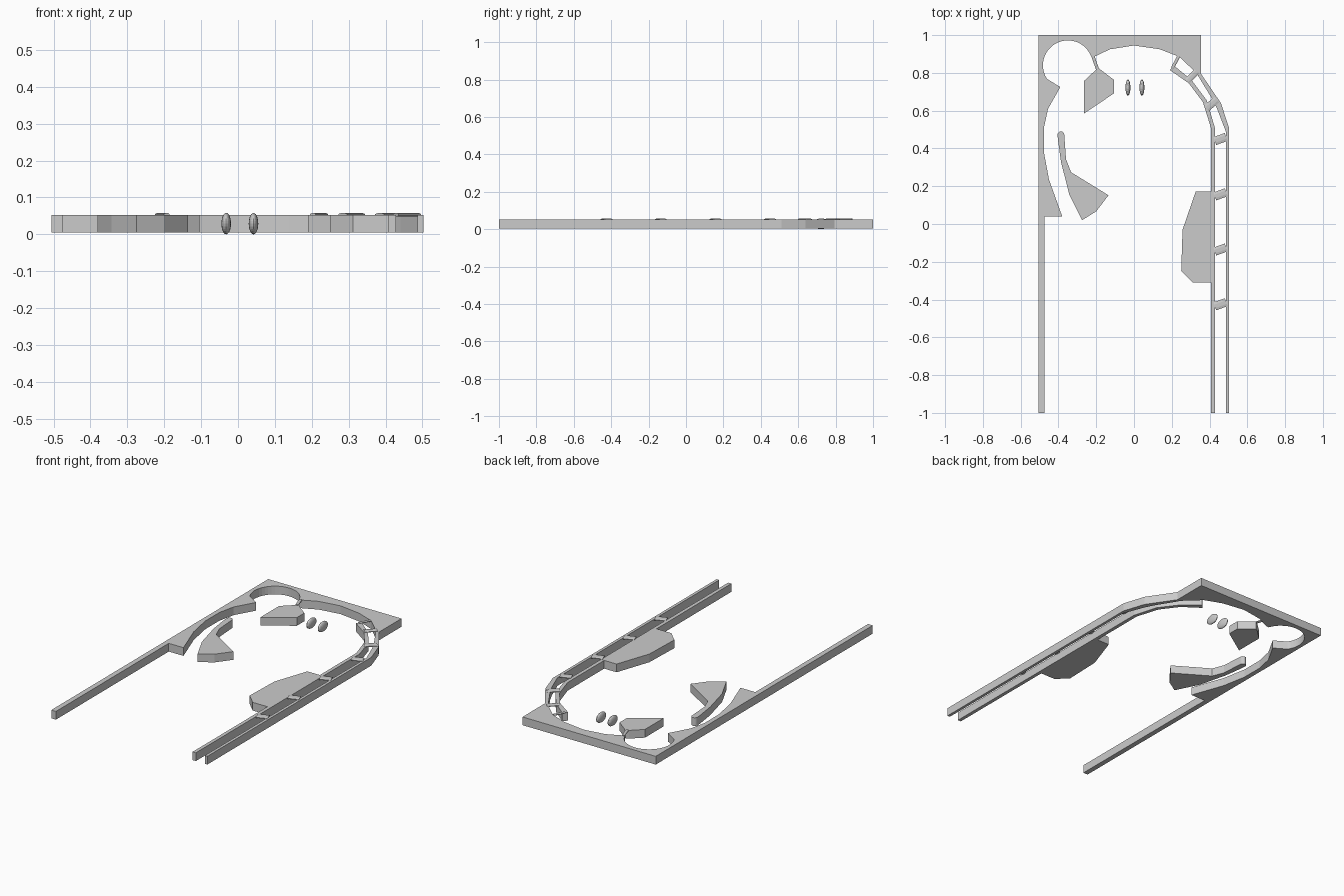
import bpy, bmesh
from math import cos, sin, radians, atan2, hypot
from mathutils import Matrix

if "Cube" in bpy.data.objects:
    bpy.data.objects.remove(bpy.data.objects["Cube"])

Z0, Z1 = 0.005, 0.053


def finish(name, bm):
    bmesh.ops.recalc_face_normals(bm, faces=bm.faces)
    mesh = bpy.data.meshes.new(name)
    bm.to_mesh(mesh)
    bm.free()
    obj = bpy.data.objects.new(name, mesh)
    bpy.context.collection.objects.link(obj)
    return obj


def slab(name, outline):
    bm = bmesh.new()
    face = bm.faces.new([bm.verts.new((x, y, Z0)) for x, y in outline])
    new = bmesh.ops.extrude_face_region(bm, geom=[face], use_keep_orig=True)["geom"]
    bmesh.ops.translate(bm, vec=(0, 0, Z1 - Z0),
                        verts=[v for v in new if isinstance(v, bmesh.types.BMVert)])
    return finish(name, bm)


def arc(cx, cy, r, a0, a1, n):
    return [(cx + r * cos(radians(a0 + (a1 - a0) * i / n)),
             cy + r * sin(radians(a0 + (a1 - a0) * i / n))) for i in range(n + 1)]


def bar(name, p, q, width):
    # flattened rod lying on the rail tops from p to q
    length = hypot(q[0] - p[0], q[1] - p[1])
    bm = bmesh.new()
    bmesh.ops.create_cone(bm, cap_ends=True, segments=8, radius1=0.5, radius2=0.5, depth=1,
                          matrix=Matrix.Rotation(radians(22.5), 4, 'Z'))
    bm.transform(Matrix.Translation(((p[0] + q[0]) / 2, (p[1] + q[1]) / 2, 0.053))
                 @ Matrix.Rotation(atan2(q[1] - p[1], q[0] - p[0]), 4, 'Z')
                 @ Matrix.Diagonal((length, width, 0.010, 1))
                 @ Matrix.Rotation(radians(90), 4, 'Y'))
    return finish(name, bm)


# Outer frame: left wall, round pocket, top arch and outer lane wall
slab("outer_frame",
     [(-.505, 1), (-.505, -1), (-.475, -1), (-.475, .04), (-.38, .04), (-.45, .235),
      (-.477, .38), (-.477, .51), (-.455, .61), (-.39, .725)]
     + arc(-.35, .84, .132, 213, 20, 24)
     + [(-.206, .888), (-.127, .925), (0, .945), (.137, .925), (.24, .885),
        (.33, .80), (.415, .66), (.44, .61), (.486, .49), (.486, -1),
        (.503, -1), (.503, .51), (.46, .64), (.355, .795), (.355, 1)])

# Inner lane wall
slab("inner_lane_wall",
     [(.19, .815), (.29, .745), (.365, .645), (.407, .51), (.407, -1),
      (.428, -1), (.428, .51), (.385, .655), (.305, .762), (.212, .838)])

# Free-standing blocks
slab("top_block", [(-.187, .825), (-.105, .762), (-.105, .692), (-.265, .585),
                   (-.265, .757), (-.203, .815)])
slab("right_block", [(.407, .173), (.327, .173), (.257, -.03), (.25, -.25),
                     (.312, -.31), (.407, -.31)])
slab("curved_guide",
     arc(-.387, .472, .018, 0, 180, 8)
     + [(-.402, .44), (-.386, .327), (-.343, .157), (-.275, .02),
        (-.2, .067), (-.135, .152), (-.333, .274), (-.36, .343)])

# Slanted bars along the straight lane
for i, y in enumerate((-.425, -.135, .157, .45)):
    bar(f"lane_bar_{i + 1}", (.428, y - .011), (.488, y + .011), .048)

# Bars around the curve and the pocket gate
bar("curve_bar_1", (.384, .613), (.438, .658), .042)
bar("curve_bar_2", (.284, .758), (.333, .808), .036)
bar("lane_end_bar", (.203, .825), (.236, .886), .018)
bar("pocket_gate", (-.217, .888), (-.193, .818), .018)

# Pair of upright oval posts
for i, x in enumerate((-.032, .042)):
    bm = bmesh.new()
    bmesh.ops.create_uvsphere(bm, u_segments=24, v_segments=12, radius=1)
    bm.transform(Matrix.Translation((x, .722, .029))
                 @ Matrix.Diagonal((.013, .043, .029, 1)))
    finish(f"oval_post_{i + 1}", bm)
